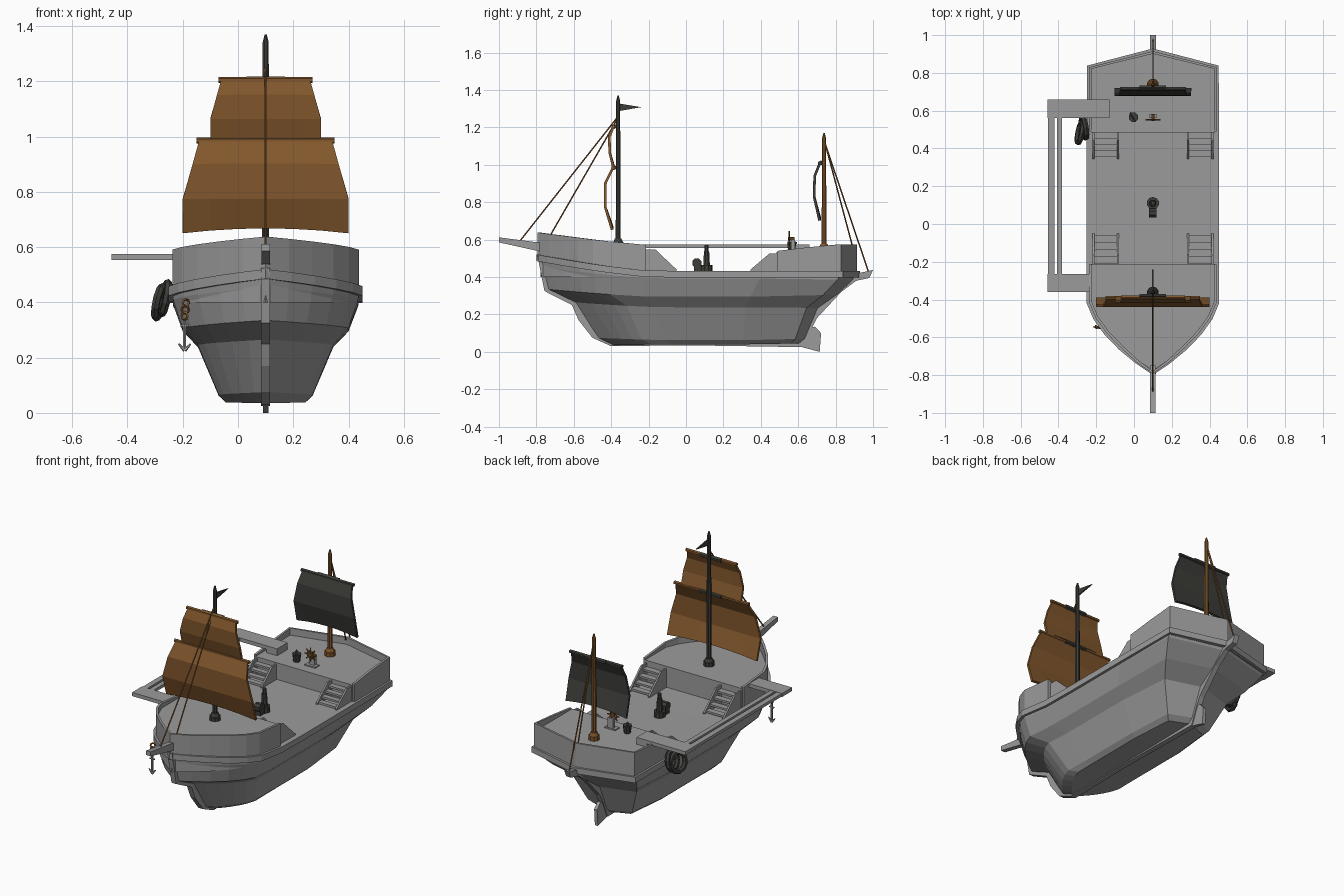
import bpy, bmesh, math
from mathutils import Vector, Matrix

if "Cube" in bpy.data.objects:
    bpy.data.objects.remove(bpy.data.objects["Cube"])

CX = 0.1  # ship centreline


def mat(name, c):
    m = bpy.data.materials.new(name)
    m.diffuse_color = (*c, 1)
    m.use_nodes = True
    m.node_tree.nodes["Principled BSDF"].inputs["Base Color"].default_value = m.diffuse_color
    return m


GREY = mat("grey", (0.33, 0.33, 0.33))
BROWN = mat("brown", (0.22, 0.095, 0.025))
DARK = mat("charcoal", (0.045, 0.047, 0.04))


def make(name, verts, faces, m):
    me = bpy.data.meshes.new(name)
    me.from_pydata([tuple(v) for v in verts], [], faces)
    bm = bmesh.new()
    bm.from_mesh(me)
    bmesh.ops.recalc_face_normals(bm, faces=bm.faces)
    bm.to_mesh(me)
    bm.free()
    me.materials.append(m)
    ob = bpy.data.objects.new(name, me)
    bpy.context.collection.objects.link(ob)
    return ob


def box(name, x0, x1, y0, y1, z0, z1, m=GREY):
    return prism(name, [(y0, z0), (y1, z0), (y1, z1), (y0, z1)], x0, x1, m)


def prism(name, prof, x0, x1, m=GREY):
    """(y, z) outline extruded along x"""
    n = len(prof)
    v = [(x, y, z) for x in (x0, x1) for y, z in prof]
    f = [tuple(range(n)), tuple(range(n, 2 * n))]
    f += [(i, (i + 1) % n, n + (i + 1) % n, n + i) for i in range(n)]
    return make(name, v, f, m)


def rod(name, a, b, r, m, sides=8, r2=None):
    a, b = Vector(a), Vector(b)
    q = (b - a).to_track_quat('Z', 'Y')
    v = []
    for p, rr in ((a, r), (b, r if r2 is None else r2)):
        for i in range(sides):
            t = 2 * math.pi * (i + 0.5) / sides
            v.append(p + q @ Vector((rr * math.cos(t), rr * math.sin(t), 0)))
    f = [(i, (i + 1) % sides, sides + (i + 1) % sides, sides + i) for i in range(sides)]
    return make(name, v, f + [tuple(range(sides)), tuple(range(sides, 2 * sides))], m)


def ring(name, loc, R, r, m, rot, n=10, k=6):
    M = Matrix.Translation(loc) @ rot
    v = []
    for i in range(n):
        for j in range(k):
            a, b = 2 * math.pi * i / n, 2 * math.pi * j / k
            d = R + r * math.cos(b)
            v.append(M @ Vector((d * math.cos(a), d * math.sin(a), r * math.sin(b))))
    f = [(i * k + j, (i + 1) % n * k + j, (i + 1) % n * k + (j + 1) % k, i * k + (j + 1) % k)
         for i in range(n) for j in range(k)]
    return make(name, v, f, m)


def wall(name, path, out, inn, closed=False):
    """Wall of rectangular section along a path of (x, y, z_low, z_high)"""
    n, v = len(path), []
    for i, (x, y, z0, z1) in enumerate(path):
        p = Vector((x, y))
        a = Vector(path[i - 1][:2]) if i or closed else p
        b = Vector(path[(i + 1) % n][:2]) if i < n - 1 or closed else p
        t = (p - a).normalized() + (b - p).normalized()
        t.normalize()
        nrm = Vector((t.y, -t.x))
        for d, z in ((out, z0), (out, z1), (-inn, z1), (-inn, z0)):
            v.append((x + nrm.x * d, y + nrm.y * d, z))
    f = [(4 * i + j, 4 * ((i + 1) % n) + j, 4 * ((i + 1) % n) + (j + 1) % 4, 4 * i + (j + 1) % 4)
         for i in range(n if closed else n - 1) for j in range(4)]
    if not closed:
        f += [(0, 1, 2, 3), tuple(range(4 * n - 4, 4 * n))]
    return make(name, v, f, GREY)


# Hull: levels lofted over common stations (length fraction, width fraction)
ST = [(0, 0), (.035, .25), (.076, .5), (.123, .73), (.17, .9), (.217, 1),
      (.33, 1), (.46, 1), (.7, 1), (.95, 1), (1, 0)]
# bow y, stern y, bow z, middle z, stern z, half width, stern width
LV = [(-.40, .61, .035, .04, .045, .145, .85), (-.48, .64, .075, .062, .07, .17, .87),
      (-.60, .71, .265, .238, .235, .245, .9), (-.745, .81, .335, .295, .305, .30, .95),
      (-.775, .895, .455, .392, .385, .335, 1), (-.785, .915, .52, .432, .432, .337, 1)]


def level(l):
    yb, ye, zb, zm, ze, w, sw = l
    half = []
    for s, f in ST:
        z = zm + (zb - zm) * max(0, 1 - s / .36) ** 1.3 + (ze - zm) * max(0, (s - .7) / .3)
        half.append((w * f * (sw if s > .9 else 1), yb + s * (ye - yb), z))
    # counter-clockwise from the bow
    return ([(CX + x, y, z) for x, y, z in half]
            + [(CX - x, y, z) for x, y, z in half[-2:0:-1]])


rings = [level(l) for l in LV]
N, S = len(rings[0]), len(ST)
faces = [(a * N + i, a * N + (i + 1) % N, (a + 1) * N + (i + 1) % N, (a + 1) * N + i)
         for a in range(len(LV) - 1) for i in range(N)]
for o in (0, (len(LV) - 1) * N):
    for i in range(S - 1):
        q = [o + i, o + i + 1, o + (N - i - 1) % N, o + (N - i) % N]
        faces.append(tuple(dict.fromkeys(q)))
make("hull", [p for r in rings for p in r], faces, GREY)
top = rings[-1]
wall("wale_rail", [(x, y, z - .035, z) for x, y, z in top], .014, .005, True)

# Keel, stem and sternpost with rudder
prism("keel", [(-.795, .525), (-.79, .49), (-.757, .325), (-.61, .25), (-.575, .17), (-.50, .075),
               (-.40, .03), (.0, .035), (.63, .025), (.665, .11), (.70, .18), (.83, .32), (.91, .38),
               (.98, .395), (1, .438), (.92, .42), (.6, .3), (-.4, .3), (-.7, .5)], CX - .016, CX + .016)
prism("rudder", [(.62, .025), (.715, 0), (.722, .10), (.69, .135), (.64, .12)], CX - .01, CX + .01)
prism("bowsprit", [(-1, .612), (-1, .585), (-.75, .53), (-.75, .58)], CX - .015, CX + .015)


# Raised decks with bulwarks
def deck(name, path, z):
    n = len(path)
    v = [(CX + (x - CX) * .97, y * .99, h) for h in (.40, z) for x, y in path]
    f = [tuple(range(n)), tuple(range(n, 2 * n))]
    f += [(i, (i + 1) % n, n + (i + 1) % n, n + i) for i in range(n)]
    make(name, v, f, GREY)


bow = [(CX - .337, -.215, .432)] + top[-5:] + top[:6] + [(CX + .337, -.215, .432)]
wall("fore_bulwark", [(x, y - .008 * (y < -.7), z - .01, .572 + .066 * ((-.215 - y) / .57) ** 1.2)
                      for x, y, z in bow], 0, .014)
deck("fore_deck", [p[:2] for p in bow], .562)
stern = [(CX + .337, .49, .432), (CX + .337, .66, .432)] + top[9:12] \
    + [(CX - .337, .66, .432), (CX - .337, .49, .432)]
wall("stern_bulwark", [(x, y, z - .01, .54 + .035 * min(1, (y - .49) / .3)) for x, y, z in stern], 0, .014)
deck("stern_deck", [p[:2] for p in stern], .533)


# Stairs from the waist to both decks
def stairs(name, x, y_top, y_low, z_top):
    z0, d = .43, y_low - y_top
    for k in range(4):
        ya, yb = sorted((y_top + d * (k + .1) / 4.4, y_top + d * (k + 1.1) / 4.4))
        zt = z_top - .008 - (z_top - z0) * (k + .5) / 4.6
        box(name + "_step", x - .065, x + .065, ya, yb, zt - .012, zt)
    for sx in (x - .07, x + .06):
        prism(name + "_stringer", [(y_top, z0), (y_low, z0), (y_low, z0 + .01),
                                   (y_top + d * .3, z_top), (y_top, z_top)], sx, sx + .01)


for s in (-1, 1):
    stairs("fore_stairs", CX + s * .25, -.213, -.05, .548)
    stairs("stern_stairs", CX + s * .25, .488, .345, .525)


# Masts, sails and yards
def mast(name, y, z0, z1, m):
    rod(name, (CX, y, z0), (CX, y, z1 - .03), .014, m, 8, .012)
    rod(name + "_tip", (CX, y, z1 - .03), (CX, y, z1), .012, m, 8, .004)
    rod(name + "_foot", (CX, y, z0), (CX, y, z0 + .025), .032, m, 10)
    rod(name + "_collar", (CX, y, z0 + .025), (CX, y, z0 + .045), .027, m, 10, .018)


def sail(name, rows, sag, m):
    C, v = 6, []
    for k, (z, half, y) in enumerate(rows):
        for c in range(C + 1):
            t = 2 * c / C - 1
            v.append((CX + half * t, y, z - (sag * t * t if k == len(rows) - 1 else 0)))
    f = [(r * (C + 1) + c, r * (C + 1) + c + 1, (r + 1) * (C + 1) + c + 1, (r + 1) * (C + 1) + c)
         for r in range(len(rows) - 1) for c in range(C)]
    ob = make(name, v, f, m)
    mod = ob.modifiers.new("thickness", 'SOLIDIFY')
    mod.thickness, mod.offset = .014, 0
    z, h, y = rows[0]
    rod(name + "_yard", (CX - h - .01, y, z), (CX + h + .01, y, z), .011, m, 6)
    rod(name + "_lashing", (CX - .07, y + .006, z), (CX + .07, y + .006, z), .013, DARK, 6)


mast("fore_mast", -.363, .56, 1.37, DARK)
mast("stern_mast", .738, .532, 1.17, BROWN)
sail("main_sail", [(.985, .24, -.39), (.90, .264, -.432), (.775, .30, -.432), (.67, .30, -.395)], .018, BROWN)
sail("top_sail", [(1.205, .16, -.388), (1.15, .176, -.41), (1.065, .20, -.408), (.995, .20, -.388)], .008, BROWN)
sail("stern_sail", [(1.01, .165, .716), (.94, .18, .688), (.83, .203, .685), (.72, .203, .714)], .018, DARK)
prism("pennant", [(-.355, 1.327), (-.355, 1.288), (-.24, 1.308)], CX - .004, CX + .004, DARK)
for a, b in (((-.37, 1.25), (-.89, .59)), ((-.37, 1.24), (-.73, .615)),
             ((.745, 1.11), (.975, .43)), ((.745, 1.11), (.89, .565))):
    rod("stay_rope", (CX, *a), (CX, *b), .004, BROWN, 5)

# Side walkway frame
box("stern_walk_plank", -.458, -.13, .56, .66, .553, .575)
box("walk_step", -.20, -.13, .56, .66, .53, .56)
box("fore_walk_plank", -.458, -.235, -.36, -.265, .553, .575)
box("outer_walk_beam", -.455, -.422, -.27, .57, .555, .573)
box("inner_walk_beam", -.408, -.38, -.27, .57, .555, .573)

# Steering wheel on its stand
box("wheel_base", CX - .035, CX + .035, .545, .585, .53, .54)
box("wheel_stand", CX - .018, CX + .018, .562, .582, .53, .60)
ring("wheel_rim", (CX, .552, .605), .023, .005, BROWN, Matrix.Rotation(math.pi / 2, 4, 'X'), 8, 4)
for i in range(4):
    a = math.pi * i / 4
    d = Vector((math.cos(a), 0, math.sin(a))) * .04
    c = Vector((CX, .552, .605))
    rod("wheel_spoke", c - d, c + d, .004, BROWN, 5)
rod("wheel_axle", (CX, .545, .605), (CX, .58, .605), .009, BROWN, 6)

# Bucket on the stern deck
rod("bucket", (-.002, .565, .532), (-.002, .565, .58), .019, DARK, 8, .026)
rod("bucket_handle", (-.02, .59, .583), (.01, .545, .583), .006, DARK, 5)

# Deck pump
rod("pump_base", (CX, .11, .43), (CX, .11, .465), .033, DARK, 10)
rod("pump_body", (CX, .11, .465), (CX, .11, .54), .019, DARK, 8, .015)
rod("pump_cap", (CX, .11, .54), (CX, .11, .57), .011, DARK, 6)
rod("pump_drum", (CX - .02, .058, .475), (CX + .02, .058, .475), .026, DARK, 8)
box("pump_foot", CX - .02, CX + .02, .043, .10, .43, .46, DARK)

# Fender rings hanging on the left side
for p, a in (((-.265, .51, .415), .15), ((-.285, .485, .40), -.2)):
    ring("fender_ring", p, .056, .015, DARK,
         Matrix.Rotation(a, 4, 'Z') @ Matrix.Rotation(math.pi / 2 + .2, 4, 'Y'))

# Anchor and chain on the left bow
AX, AY = -.193, -.545
for k in range(3):
    R = Matrix.Rotation(math.pi / 2, 4, 'X') @ Matrix.Rotation(k * .6 - .6, 4, 'Y')
    ring("anchor_chain", (AX + .002 * k, AY, .35 + .024 * k), .013, .005, BROWN, R, 8, 4)
rod("anchor_shank", (AX, AY, .225), (AX, AY, .335), .006, GREY, 6)
rod("anchor_stock", (AX - .015, AY, .315), (AX + .015, AY, .315), .005, GREY, 6)
for s in (-1, 1):
    rod("anchor_arm", (AX, AY, .226), (AX + s * .022, AY, .25), .007, GREY, 6, .003)
